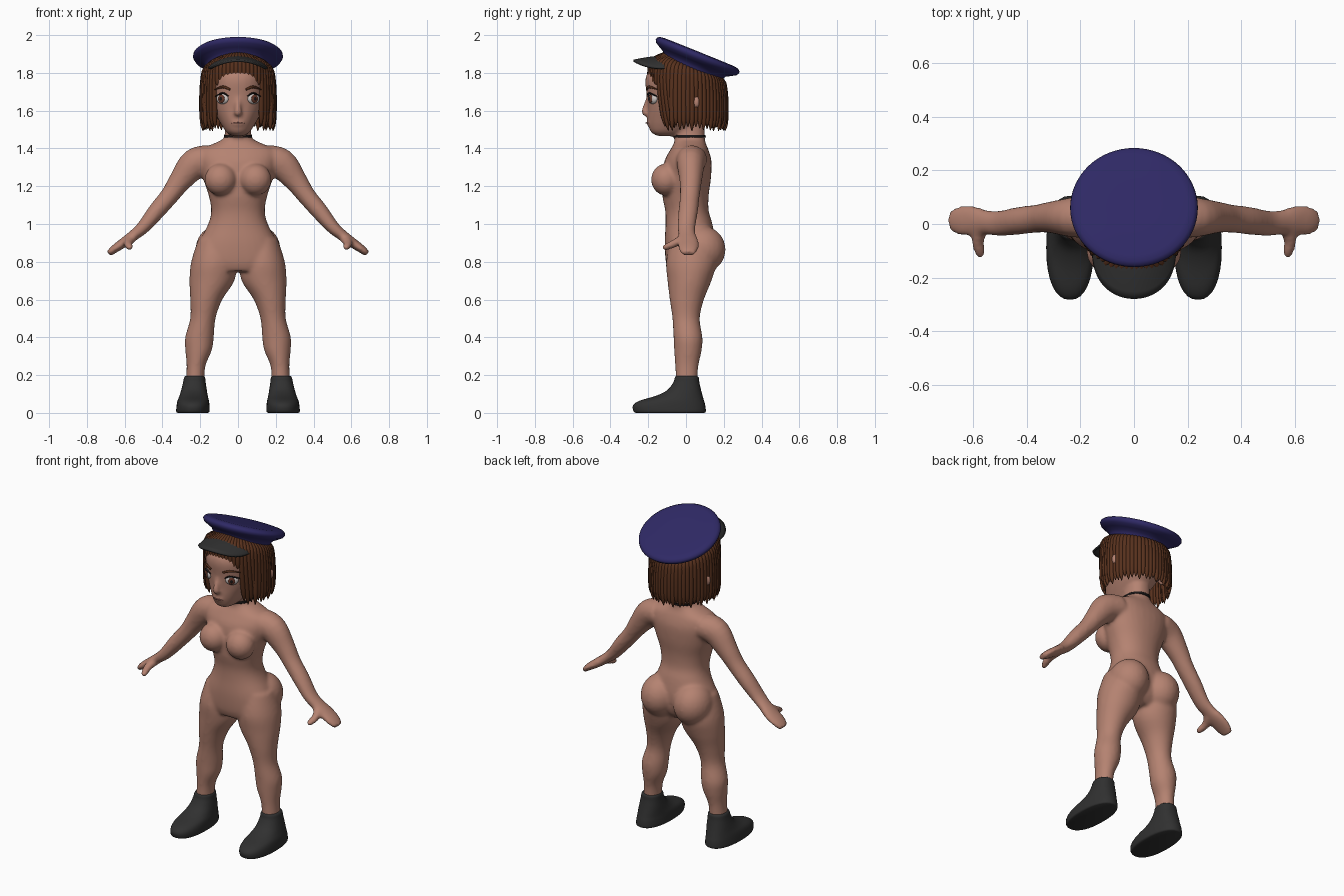
import bpy, bmesh
from math import sin, cos, pi, radians
from mathutils import Vector, Matrix

if "Cube" in bpy.data.objects:
    bpy.data.objects.remove(bpy.data.objects["Cube"])

V = Vector


def material(name, col):
    m = bpy.data.materials.new(name)
    m.diffuse_color = (*col, 1)
    m.use_nodes = True
    m.node_tree.nodes["Principled BSDF"].inputs["Base Color"].default_value = m.diffuse_color
    return m


SKIN = material("skin", (0.46, 0.225, 0.165))
HAIR = material("brown_hair", (0.095, 0.03, 0.012))
DARK = material("dark_leather", (0.03, 0.03, 0.03))
NAVY = material("navy_cloth", (0.028, 0.022, 0.13))
WHITE = material("eye_white", (0.6, 0.55, 0.53))
IRIS = material("iris_brown", (0.12, 0.035, 0.02))
BLACK = material("black", (0.01, 0.008, 0.008))
LIP = material("lip", (0.25, 0.1, 0.08))


def finish(bm, name, mat):
    bmesh.ops.recalc_face_normals(bm, faces=bm.faces)
    me = bpy.data.meshes.new(name)
    bm.to_mesh(me)
    bm.free()
    me.materials.append(mat)
    for p in me.polygons:
        p.use_smooth = True
    ob = bpy.data.objects.new(name, me)
    bpy.context.collection.objects.link(ob)
    return ob


def dense(rows, k=4):
    """Catmull-Rom interpolation of tuples."""
    out, n = [], len(rows)
    for i in range(n - 1):
        a, b, c, d = (rows[max(i - 1, 0)], rows[i], rows[i + 1], rows[min(i + 2, n - 1)])
        for j in range(k):
            t = j / k
            out.append([0.5 * (2 * q + (r - p) * t + (2 * p - 5 * q + 4 * r - s) * t * t
                               + (3 * q - p - 3 * r + s) * t ** 3) for p, q, r, s in zip(a, b, c, d)])
    return out + [list(rows[-1])]


def loft(bm, rings):
    vs = [[bm.verts.new(p) for p in r] for r in rings]
    n = len(vs[0])
    for a, b in zip(vs, vs[1:]):
        for i in range(n):
            bm.faces.new((a[i], a[(i + 1) % n], b[(i + 1) % n], b[i]))
    bm.faces.new(vs[0])
    bm.faces.new(vs[-1][::-1])


def stack(bm, rows, sx=1, e=2.2, n=32):
    """Level sections: (z, x centre, half width, y front, y back)."""
    def sp(v):
        return abs(v) ** (2 / e) * (1 if v > 0 else -1)
    loft(bm, [[V((sx * (xc + w * sp(cos(2 * pi * i / n))), (f + b) / 2 + (b - f) / 2 * sp(sin(2 * pi * i / n)), z))
               for i in range(n)] for z, xc, w, f, b in dense(rows)])


def limb(bm, rows, ref, sx=1, n=16, k=4):
    """Sections along a path: (x, y, z, half size on ref axis, half size across)."""
    rows = dense(rows, k)
    rings = []
    for i, (x, y, z, ra, rb) in enumerate(rows):
        t = (V(rows[min(i + 1, len(rows) - 1)][:3]) - V(rows[max(i - 1, 0)][:3])).normalized()
        a = (V(ref) - t * t.dot(V(ref))).normalized()
        b = t.cross(a)
        ps = [V((x, y, z)) + a * ra * cos(2 * pi * j / n) + b * rb * sin(2 * pi * j / n) for j in range(n)]
        rings.append([V((sx * p.x, p.y, p.z)) for p in ps])
    loft(bm, rings)


def ball(bm, c, r, rz=0):
    m = Matrix.Translation(c) @ Matrix.Rotation(rz, 4, 'Z') @ Matrix.Diagonal((*r, 1))
    bmesh.ops.create_uvsphere(bm, u_segments=24, v_segments=14, radius=1, matrix=m)


# Body: overlapping volumes fused by a voxel remesh
bm = bmesh.new()
stack(bm, [(0.75, 0, .19, -.09, .10), (0.80, 0, .235, -.107, .14), (0.9, 0, .208, -.113, .155),
           (1.0, 0, .158, -.108, .14), (1.07, 0, .142, -.11, .12), (1.15, 0, .155, -.125, .12),
           (1.24, 0, .185, -.125, .132), (1.33, 0, .21, -.115, .135), (1.39, 0, .205, -.085, .12),
           (1.425, 0, .13, -.065, .105), (1.45, 0, .08, -.06, .1), (1.48, 0, .07, -.06, .1),
           (1.56, 0, .068, -.05, .1)])
# head
stack(bm, [(1.465, 0, .03, -.15, -.03), (1.485, 0, .06, -.185, .0), (1.52, 0, .085, -.198, .06),
           (1.56, 0, .108, -.203, .12), (1.61, 0, .132, -.203, .155), (1.68, 0, .146, -.208, .18),
           (1.77, 0, .152, -.215, .185), (1.83, 0, .135, -.18, .17), (1.87, 0, .09, -.1, .1)])
limb(bm, [(0, -.195, 1.68, .012, .012), (0, -.215, 1.62, .015, .014), (0, -.22, 1.592, .022, .017),
          (0, -.2, 1.575, .018, .012)], (1, 0, 0))
ball(bm, (0, -.194, 1.535), (.035, .016, .018))
for s in (1, -1):
    ball(bm, (s * .092, -.105, 1.235), (.085, .08, .085))
    ball(bm, (s * .112, .085, .865), (.113, .125, .125))
    ball(bm, (s * .175, .05, 1.645), (.036, .022, .04), s * .4)
    # leg
    stack(bm, [(0.92, .12, .09, -.08, .13), (0.8, .128, .12, -.105, .16), (0.7, .138, .119, -.098, .135),
               (0.6, .168, .085, -.086, .095), (0.5, .186, .067, -.072, .073), (0.4, .204, .076, -.066, .087),
               (0.33, .209, .07, -.063, .083), (0.25, .222, .05, -.057, .066), (0.16, .228, .049, -.055, .06)],
          s, 2)
    # arm and mitten hand
    limb(bm, [(.15, .03, 1.345, .085, .075), (.23, .025, 1.318, .075, .082), (.305, .025, 1.23, .06, .062),
              (.36, .02, 1.153, .053, .05), (.43, .012, 1.07, .052, .046), (.5, .002, .985, .048, .036),
              (.55, .006, .942, .046, .03), (.6, .012, .905, .056, .027), (.655, .012, .867, .053, .022),
              (.685, .01, .842, .036, .016)], (0, 1, 0), s)
    limb(bm, [(.565, -.01, .925, .03, .026), (.582, -.06, .898, .024, .022), (.574, -.105, .878, .02, .018),
              (.57, -.125, .87, .01, .01)], (1, 0, 0), s)
body = finish(bm, "body", SKIN)
rm = body.modifiers.new("fuse", 'REMESH')
rm.mode, rm.voxel_size, rm.use_smooth_shade = 'VOXEL', 0.0095, True
sm = body.modifiers.new("soften", 'SMOOTH')
sm.factor, sm.iterations = 0.5, 9

# Boots
for s, side in ((1, "left"), (-1, "right")):
    bm = bmesh.new()
    stack(bm, [(0, .24, .08, -.265, .098), (.008, .239, .088, -.278, .105), (.04, .238, .087, -.28, .102),
               (.065, .237, .083, -.245, .095), (.09, .235, .075, -.16, .088), (.12, .233, .068, -.1, .08),
               (.16, .231, .06, -.068, .071), (.185, .23, .056, -.06, .068), (.194, .23, .05, -.055, .062)], s, 2.3)
    finish(bm, side + "_boot", DARK)

# Choker
bm = bmesh.new()
stack(bm, [(1.458, 0, .075, -.068, .105), (1.472, 0, .074, -.067, .104)], 1, 2.2, 40)
finish(bm, "choker", BLACK)

# Face details
parts = {n: bmesh.new() for n in ("eyes", "irises", "pupils", "brows", "lashes", "mouth")}
for s in (1, -1):
    a = s * radians(33)
    for n, off, r in (("eyes", 0, (.037, .018, .028)), ("irises", .015, (.02, .007, .022)),
                      ("pupils", .02, (.009, .004, .011))):
        ball(parts[n], (s * (.082 + off * .4), -.176 - off * .84, 1.663), r, a)
    limb(parts["brows"], [(.042, -.208, 1.712, .006, .005), (.08, -.196, 1.726, .007, .005),
                          (.122, -.15, 1.712, .003, .003)], (0, 0, 1), s, 8)
    limb(parts["lashes"], [(.05, -.2, 1.676, .003, .004), (.08, -.196, 1.693, .005, .006),
                           (.118, -.153, 1.676, .003, .004)], (0, 0, 1), s, 8)
limb(parts["mouth"], [(-.032, -.196, 1.533, .002, .003), (0, -.209, 1.535, .004, .005),
                      (.032, -.196, 1.533, .002, .003)], (0, 0, 1), 1, 8)
for n, mat in (("eyes", WHITE), ("irises", IRIS), ("pupils", BLACK), ("brows", HAIR),
               ("lashes", BLACK), ("mouth", LIP)):
    finish(parts[n], n, mat)

# Hair: ring of tapered strands, short across the forehead
bm = bmesh.new()
N = 58
for i in range(N):
    t = 2 * pi * (i + 0.5) / N
    cx, cy = .19 * sin(t), -.2 * cos(t)
    fringe = cy < 0 and abs(cx) < .115
    top = 1.815 - .28 * cy
    end = (1.735 if fringe else 1.505) + .012 * sin(i * 2.4)
    is_ear = abs(cy - .035) < .012
    rows = []
    for f, sc, r in ((-.12, .6, .012), (0, .9, .015), (.2, .975, .0155), (.5, 1, .0155), (.85, 1.0, .013), (1, .98, .002)):
        z = top + (end - top) * f if f >= 0 else top + .03
        sc -= .03 * is_ear * (.3 < f < .9)
        pull = .03 * max(0, 1.75 - z) / .24 if cy < -.1 and not fringe else 0
        rows.append((cx * sc, cy * sc + .01 + pull, z, r, r))
    limb(bm, rows, (cos(t), sin(t), 0), 1, 8, 3)
finish(bm, "hair_strands", HAIR)

# Cap crown and band: lathed profile, tilted back
bm = bmesh.new()
prof = [(.002, 0), (.1, .0), (.2, -.001), (.224, -.005), (.236, -.015), (.238, -.026), (.23, -.04),
        (.205, -.055), (.18, -.068), (.168, -.085), (.165, -.112), (.15, -.114), (.002, -.09)]
M = Matrix.Translation((0, .07, 1.911)) @ Matrix.Rotation(radians(-22), 4, 'X')
loft(bm, [[M @ V((r * cos(2 * pi * j / 64), r * sin(2 * pi * j / 64), h)) for j in range(64)] for r, h in prof])
finish(bm, "cap_crown", NAVY)

# Cap visor
bm = bmesh.new()
grid = []
for i in range(33):
    t = radians(-88 + 176 * i / 32)
    a = V((.145 * sin(t), .03 - .15 * cos(t)))
    b = V((.152 * sin(t), -.08 - .198 * abs(cos(t)) ** .75))
    row = []
    for j in range(7):
        p = a.lerp(b, j / 6)
        row.append(bm.verts.new((p.x, p.y, 1.886 - .022 * (j / 6) ** 1.5 - .042 * (p.x / .15) ** 2)))
    grid.append(row)
for r, q in zip(grid, grid[1:]):
    for j in range(6):
        bm.faces.new((r[j], q[j], q[j + 1], r[j + 1]))
visor = finish(bm, "cap_visor", DARK)
so = visor.modifiers.new("thickness", 'SOLIDIFY')
so.thickness, so.offset = 0.012, 0
